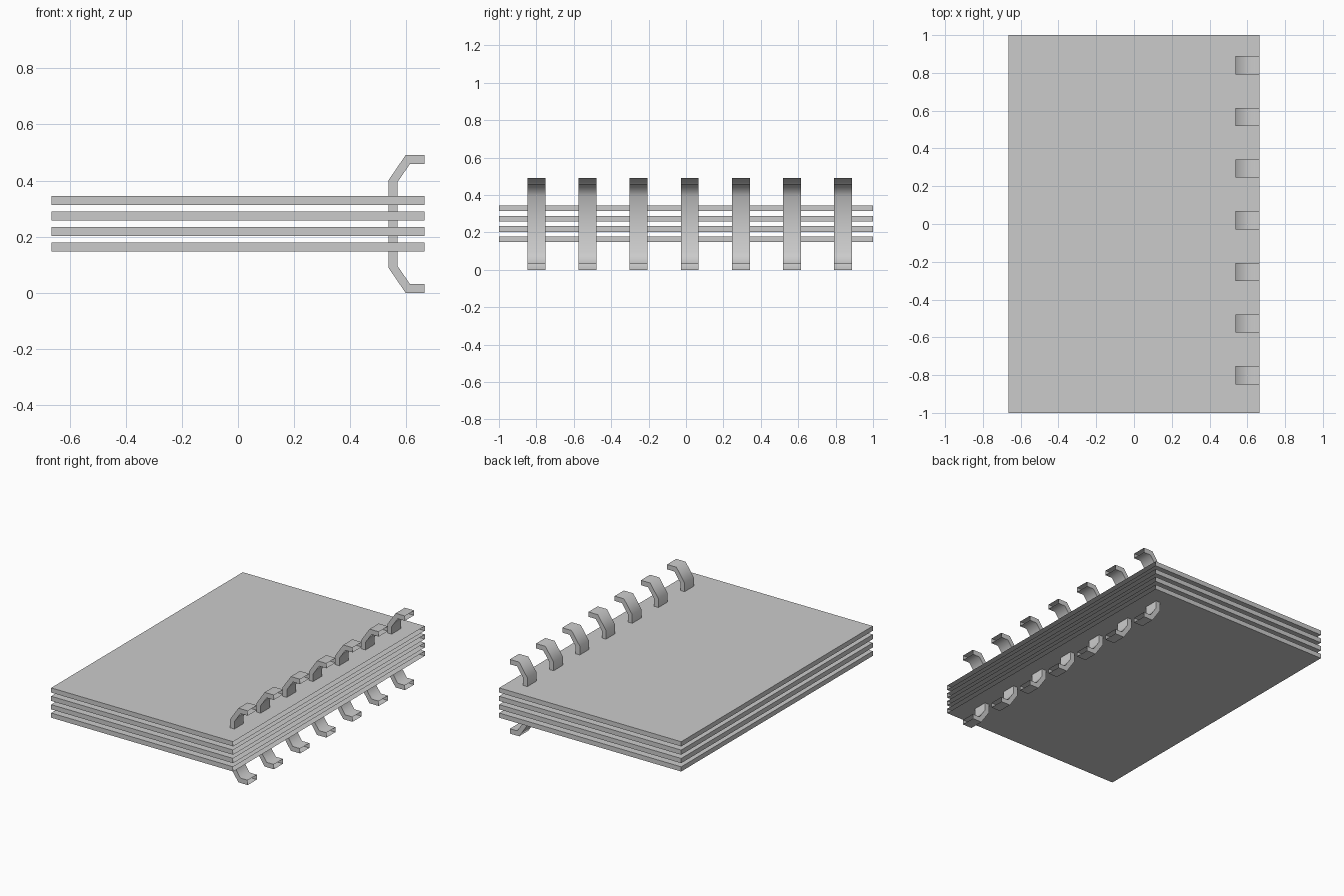
import bpy, bmesh, math

if "Cube" in bpy.data.objects:
    bpy.data.objects.remove(bpy.data.objects["Cube"])

HALF_X = 0.665


def finish(name, bm):
    mesh = bpy.data.meshes.new(name)
    bmesh.ops.recalc_face_normals(bm, faces=bm.faces[:])
    bm.to_mesh(mesh)
    bm.free()
    obj = bpy.data.objects.new(name, mesh)
    bpy.context.collection.objects.link(obj)
    return obj


# Sheets: thin slabs, open along the bound (right) edge so the rings show inside
def sheet(name, z, thick=0.031):
    bm = bmesh.new()
    bmesh.ops.create_cube(bm, size=1)
    for v in bm.verts:
        v.co.x *= 2 * HALF_X
        v.co.y *= 2
        v.co.z = v.co.z * thick + z
    bm.normal_update()
    bmesh.ops.delete(bm, geom=[f for f in bm.faces if f.normal.x > 0.9],
                     context='FACES_ONLY')
    finish(name, bm)


for i in range(4):
    sheet(f"sheet_{i + 1}", 0.163 + 0.0553 * i)

# Binding rings: half-octagon strips, mirrored top to bottom, open ended
TOP = 0.49
outer = [(HALF_X, 0), (0.597, 0), (0.537, 0.088)]
inner = [(HALF_X, 0.032), (0.612, 0.032), (0.568, 0.096)]
outer += [(x, TOP - z) for x, z in reversed(outer)]
inner += [(x, TOP - z) for x, z in reversed(inner)]


def ring(name, y, width=0.096):
    bm = bmesh.new()
    sections = []
    for (ox, oz), (ix, iz) in zip(outer, inner):
        sections.append([bm.verts.new(p) for p in (
            (ox, y - width / 2, oz), (ox, y + width / 2, oz),
            (ix, y + width / 2, iz), (ix, y - width / 2, iz))])
    for a, b in zip(sections, sections[1:]):
        for k in range(4):
            n = (k + 1) % 4
            bm.faces.new((a[k], a[n], b[n], b[k]))
    obj = finish(name, bm)
    bpy.ops.object.select_all(action='DESELECT')
    obj.select_set(True)
    bpy.context.view_layer.objects.active = obj
    bpy.ops.object.shade_smooth_by_angle(angle=math.radians(65))


for i in range(7):
    ring(f"binding_ring_{i + 1}", 0.02 + 0.2735 * (i - 3))
